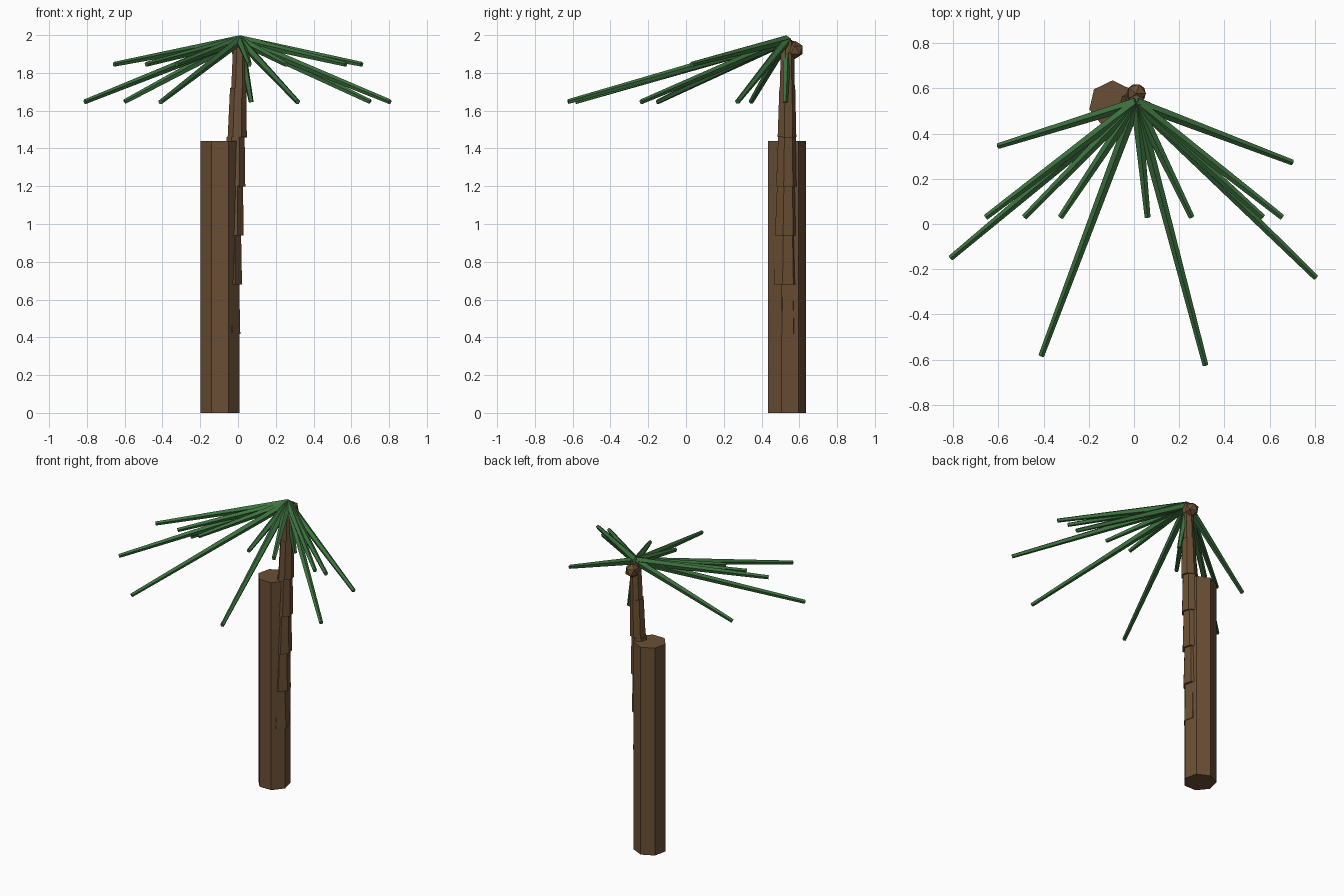
import bpy
import bmesh
from mathutils import Vector, Matrix

cube = bpy.data.objects.get("Cube")
if cube:
    bpy.data.objects.remove(cube, do_unlink=True)


def material(name, rgb):
    mat = bpy.data.materials.new(name)
    mat.use_nodes = True
    mat.diffuse_color = (*rgb, 1)
    mat.node_tree.nodes["Principled BSDF"].inputs["Base Color"].default_value = (*rgb, 1)
    return mat


bark = material("bark brown", (0.145, 0.078, 0.035))
green = material("leaf green", (0.046, 0.168, 0.049))


def finish(name, bm, mat):
    mesh = bpy.data.meshes.new(name)
    bm.to_mesh(mesh)
    bm.free()
    mesh.materials.append(mat)
    obj = bpy.data.objects.new(name, mesh)
    bpy.context.collection.objects.link(obj)
    return obj


def rod(name, start, end, r_start, r_end, sides, mat):
    """Tapered flat-sided rod, one corner facing up (or back when upright)."""
    start, end = Vector(start), Vector(end)
    axis = (end - start).normalized()
    ref = Vector((0, 1, 0)) if abs(axis.z) > 0.9 else Vector((0, 0, 1))
    side = ref.cross(axis).normalized()
    up = axis.cross(side)
    turn = Matrix((side, up, axis)).transposed().to_4x4()
    bm = bmesh.new()
    bmesh.ops.create_cone(bm, cap_ends=True, segments=sides,
                          radius1=r_start, radius2=r_end, depth=(end - start).length,
                          matrix=Matrix.Translation((start + end) / 2) @ turn)
    return finish(name, bm, mat)


# Thick straight trunk
rod("main_trunk", (-0.095, 0.53, 0), (-0.095, 0.53, 1.44), 0.105, 0.105, 7, bark)

# Slim leaning trunk of stacked tapered segments: bottom centre x and radius
STEP = 0.26
segments = [(-0.06, 0.074), (-0.045, 0.068), (-0.031, 0.063),
            (-0.018, 0.058), (-0.004, 0.052), (0.005, 0.042)]
for i, (x, r) in enumerate(segments):
    z = 0.42 + i * STEP
    rod(f"trunk_segment_{i + 1}", (x, 0.524 + i * 0.002, z),
        (x + 0.005, 0.526 + i * 0.002, min(z + STEP, 1.97)),
        r, r * 0.85, 7, bark)

# Nut hanging behind the crown
bm = bmesh.new()
bmesh.ops.create_icosphere(bm, subdivisions=1, radius=0.048,
                           matrix=Matrix.Translation((0.01, 0.577, 1.922)))
finish("nut", bm, bark)

# Leaves fanning out from the crown: long drooping, short high, one hanging
CROWN = (0.01, 0.535, 1.974)
long_tips = [(-0.6, 0.345), (-0.81, -0.15), (-0.41, -0.583),
             (0.316, -0.624), (0.804, -0.237), (0.7, 0.272)]
short_tips = [-0.655, -0.485, -0.325, 0.06, 0.255, 0.57, 0.655]
tips = [(x, y, 1.647) for x, y in long_tips]
tips += [(x, 0.03, 1.845) for x in short_tips]
tips.append((0.07, 0.525, 1.645))
for i, tip in enumerate(tips):
    rod(f"leaf_{i + 1}", CROWN, tip, 0.025, 0.0135, 5, green)
